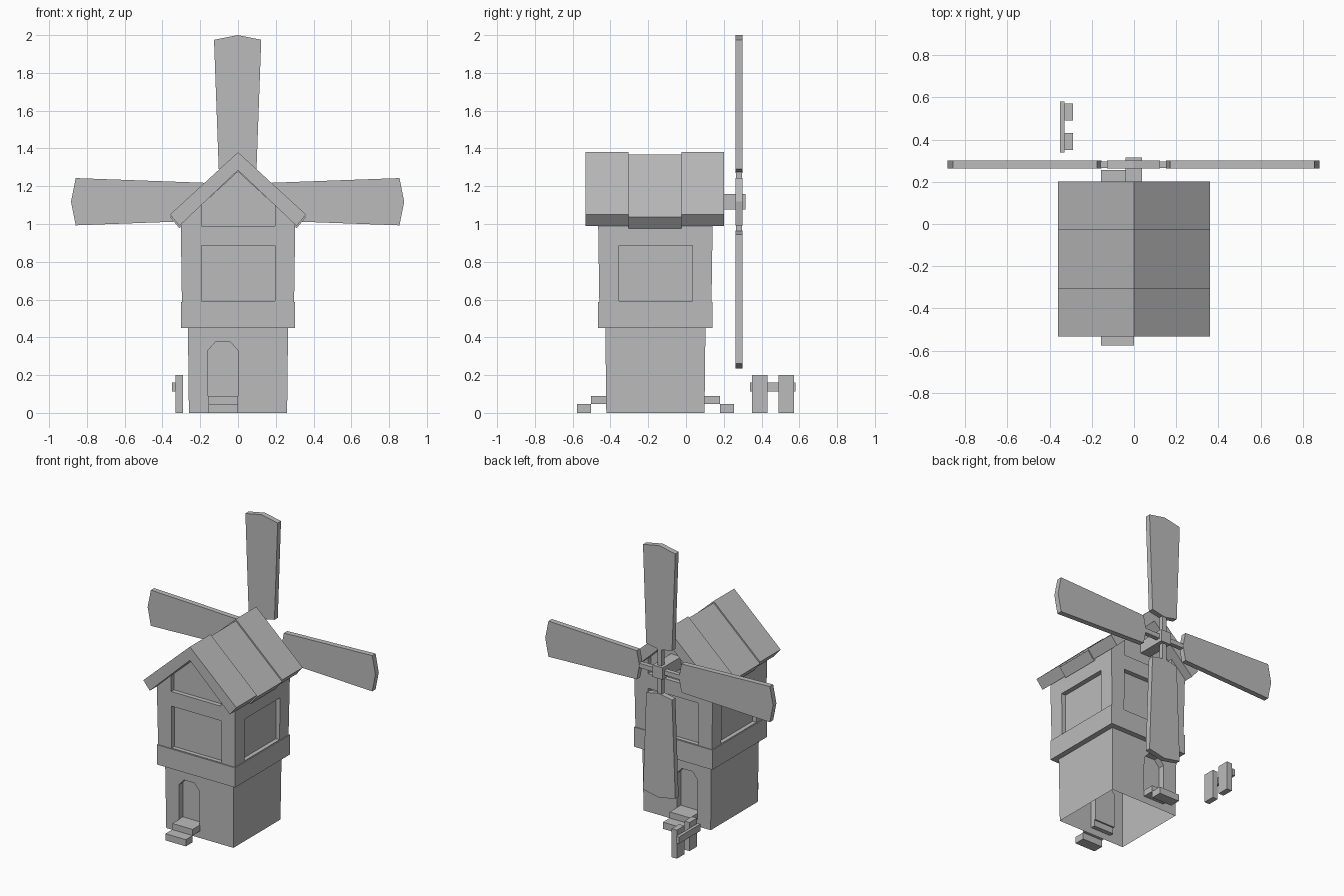
import bpy
import bmesh
from math import pi
from mathutils import Matrix, Vector

cube = bpy.data.objects.get("Cube")
if cube:
    bpy.data.objects.remove(cube, do_unlink=True)

GREY = (0.5, 0.5, 0.5, 1.0)
grey = bpy.data.materials.new("plain grey")
grey.use_nodes = True
grey.diffuse_color = GREY
grey.node_tree.nodes["Principled BSDF"].inputs["Base Color"].default_value = GREY

MID_Y = -0.162      # centre line of the tower, front to back


def finish(name, bm):
    bmesh.ops.recalc_face_normals(bm, faces=bm.faces)
    mesh = bpy.data.meshes.new(name)
    bm.to_mesh(mesh)
    bm.free()
    mesh.materials.append(grey)
    obj = bpy.data.objects.new(name, mesh)
    bpy.context.collection.objects.link(obj)
    return obj


def add_prism(bm, profile, y0, y1):
    """Extrude an x-z outline from y0 to y1."""
    front = [bm.verts.new((x, y0, z)) for x, z in profile]
    back = [bm.verts.new((x, y1, z)) for x, z in profile]
    bm.faces.new(front)
    bm.faces.new(back[::-1])
    n = len(profile)
    for i in range(n):
        j = (i + 1) % n
        bm.faces.new((front[i], back[i], back[j], front[j]))
    return front + back


def prism(name, profile, y0, y1):
    bm = bmesh.new()
    add_prism(bm, profile, y0, y1)
    return finish(name, bm)


def rect(x0, x1, z0, z1):
    return [(x0, z0), (x1, z0), (x1, z1), (x0, z1)]


def box(name, x0, x1, y0, y1, z0, z1):
    return prism(name, rect(x0, x1, z0, z1), y0, y1)


# Tower: stacked square rings closed by a gable
bm = bmesh.new()
rings = []
for z, h in ((0, .26), (.45, .265), (.45, .303), (.588, .303), (.588, .297), (1.0, .303)):
    corners = ((-h, -h), (h, -h), (h, h), (-h, h))
    rings.append([bm.verts.new((x, MID_Y + y, z)) for x, y in corners])
bm.faces.new(rings[0])
for low, high in zip(rings, rings[1:]):
    for i in range(4):
        j = (i + 1) % 4
        bm.faces.new((low[i], low[j], high[j], high[i]))
fl, fr, br, bl = rings[-1]
ridge_f = bm.verts.new((0, MID_Y - .303, 1.28))
ridge_b = bm.verts.new((0, MID_Y + .303, 1.28))
for face in ((fl, fr, ridge_f), (br, bl, ridge_b), (fr, br, ridge_b, ridge_f), (bl, fl, ridge_f, ridge_b)):
    bm.faces.new(face)
tower = finish("tower", bm)

# Recesses for doors, windows and gables
door = [(-.16, .09), (0, .09), (0, .33), (-.04, .375), (-.12, .375), (-.16, .33)]
window = rect(-.192, .195, .592, .887)
gable = [(-.192, .99), (.195, .99), (.195, 1.13), (0, 1.32), (-.192, 1.13)]
bm = bmesh.new()
for side in (-1, 1):
    for outline, inner in ((door, .22), (window, .268), (gable, .272)):
        y0, y1 = sorted((MID_Y + side * inner, MID_Y + side * .4))
        add_prism(bm, outline, y0, y1)
    x0, x1 = sorted((side * .268, side * .4))
    add_prism(bm, rect(x0, x1, .592, .887), -.355, .035)
cutter = finish("recess_cutter", bm)
cutter.hide_render = True
cut = tower.modifiers.new("recesses", "BOOLEAN")
cut.operation = "DIFFERENCE"
cut.solver = "EXACT"
cut.object = cutter
bpy.context.view_layer.objects.active = tower
bpy.ops.object.modifier_apply(modifier=cut.name)
bpy.data.objects.remove(cutter, do_unlink=True)

# The tower is hollow and open underneath
bm = bmesh.new()
bm.from_mesh(tower.data)
floor = [f for f in bm.faces if all(v.co.z < .001 for v in f.verts)]
bmesh.ops.delete(bm, geom=floor, context="FACES")
bm.to_mesh(tower.data)
bm.free()

# Roof in three sections, the middle one sitting slightly lower
roof = [(0, 1.38), (.36, 1.05), (.31, .99), (0, 1.285), (-.31, .99), (-.36, 1.05)]
for name, y0, y1, drop in (("roof_front", -.533, -.305, 0),
                           ("roof_middle", -.305, -.025, .013),
                           ("roof_back", -.025, .202, 0)):
    prism(name, [(x, z - drop) for x, z in roof], y0, y1)

# Two steps at each door
for name, wall, side in (("front", -.422, -1), ("back", .1, 1)):
    for part, a, b, z0, z1 in (("upper", -.03, .08, .047, .09), ("lower", .08, .155, 0, .047)):
        y0, y1 = sorted((wall + side * a, wall + side * b))
        box(f"{name}_{part}_step", -.157, 0, y0, y1, z0, z1)

# Sails with crossed spokes on a square shaft
HUB = Vector((-.002, 0, 1.118))
box("sail_shaft", -.04, .038, .09, .315, 1.076, 1.16)
sail = [(-.1, .173), (0, .153), (.1, .173), (.125, .857), (0, .882), (-.125, .857)]
for i, name in enumerate(("top", "right", "bottom", "left")):
    turn = Matrix.Translation(HUB) @ Matrix.Rotation(-i * pi / 2, 4, "Y")
    for part, outline, y0, y1 in (("sail", sail, .263, .3),
                                  ("spoke", rect(-.016, .016, .03, .18), .266, .297)):
        obj = prism(f"{name}_{part}", outline, y0, y1)
        obj.data.transform(turn)

# Small fence behind the tower
box("fence_rail", -.35, -.33, .34, .58, .112, .16)
for name, y in (("near", .35), ("far", .49)):
    box(f"{name}_fence_post", -.33, -.29, y, y + .082, 0, .2)
